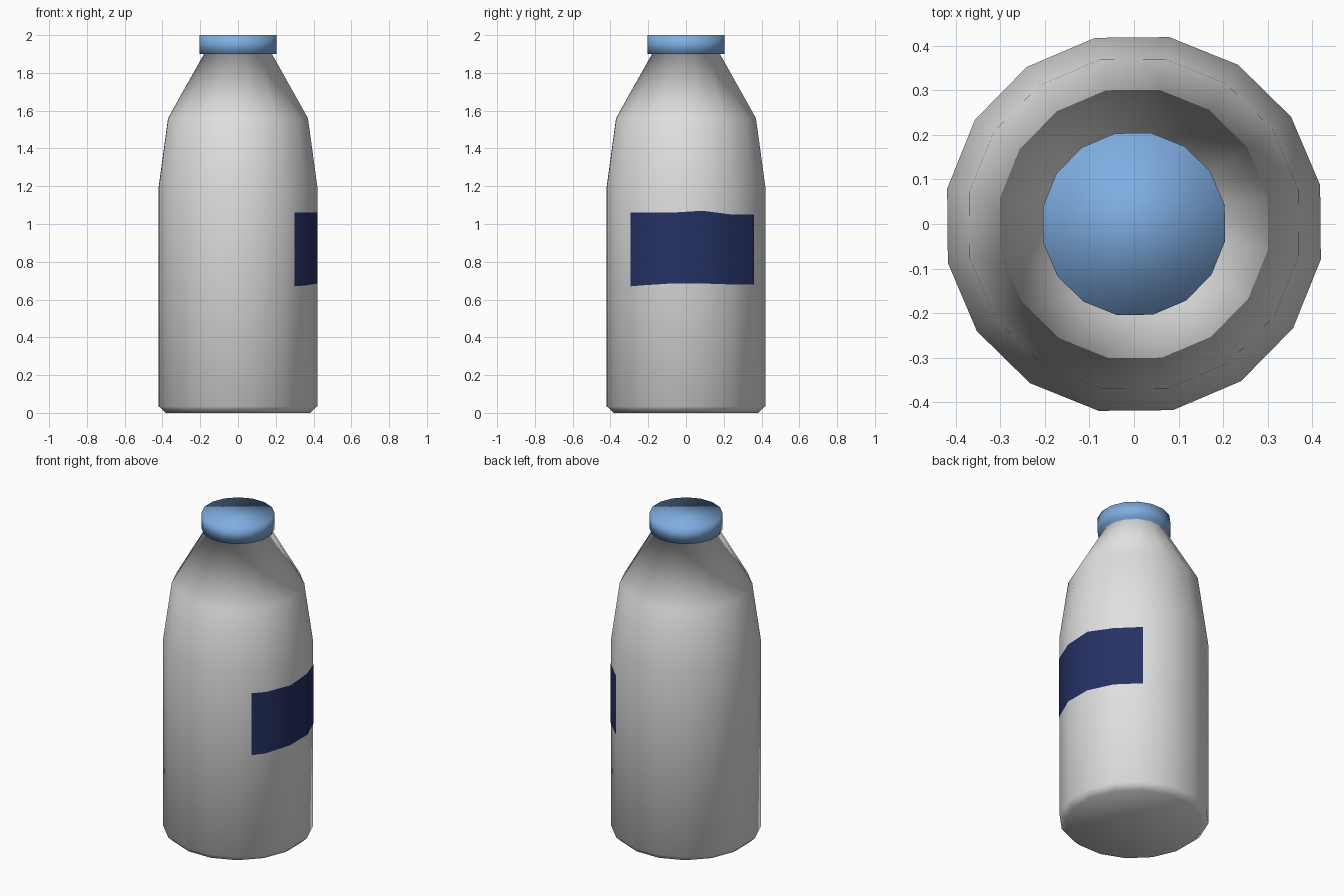
import bpy, bmesh, math

if "Cube" in bpy.data.objects:
    bpy.data.objects.remove(bpy.data.objects["Cube"])

SIDES = 16
PHASE = math.radians(11.8)
STEP = 2 * math.pi / SIDES


def material(name, rgb):
    m = bpy.data.materials.new(name)
    m.diffuse_color = (*rgb, 1)
    m.use_nodes = True
    m.node_tree.nodes["Principled BSDF"].inputs["Base Color"].default_value = m.diffuse_color
    return m


def finish(name, bm, mats):
    for f in bm.faces:
        f.smooth = True
    me = bpy.data.meshes.new(name)
    bm.to_mesh(me)
    bm.free()
    for m in mats:
        me.materials.append(m)
    ob = bpy.data.objects.new(name, me)
    bpy.context.collection.objects.link(ob)
    return ob


def corner(i, r):
    a = PHASE + i * STEP
    return r * math.cos(a), r * math.sin(a)


white = material("milk white", (0.75, 0.75, 0.75))
blue = material("cap blue", (0.21, 0.42, 0.76))
navy = material("label navy", (0.018, 0.03, 0.125))

# Bottle and cap: one continuous smooth turned shell
profile = [(0.39, 0), (0.427, 0.035), (0.427, 1.2), (0.377, 1.56),
           (0.183, 1.9), (0.208, 1.9), (0.208, 2.0)]
bm = bmesh.new()
rings = [[bm.verts.new((*corner(i, r), z)) for i in range(SIDES)]
         for r, z in profile]
bm.faces.new(rings[0][::-1])
for k in range(len(rings) - 1):
    lo, hi = rings[k], rings[k + 1]
    for i in range(SIDES):
        j = (i + 1) % SIDES
        f = bm.faces.new((lo[i], lo[j], hi[j], hi[i]))
        f.material_index = 1 if k >= 4 else 0
top = bm.faces.new(rings[-1])
top.material_index = 1
finish("bottle", bm, [white, blue])

# Label: thin plate following the facets on the right side
R = 0.429
a, b = corner(-3, R), corner(-2, R)
points = [((a[0] + b[0]) / 2, (a[1] + b[1]) / 2)]
points += [corner(i, R) for i in range(-2, 3)]
bottoms = [0.67, 0.675, 0.685, 0.685, 0.68, 0.68]
tops = [1.06, 1.06, 1.06, 1.07, 1.05, 1.05]
bm = bmesh.new()
low = [bm.verts.new((*p, z)) for p, z in zip(points, bottoms)]
high = [bm.verts.new((*p, z)) for p, z in zip(points, tops)]
for i in range(len(points) - 1):
    bm.faces.new((low[i], low[i + 1], high[i + 1], high[i]))
finish("label", bm, [navy])
